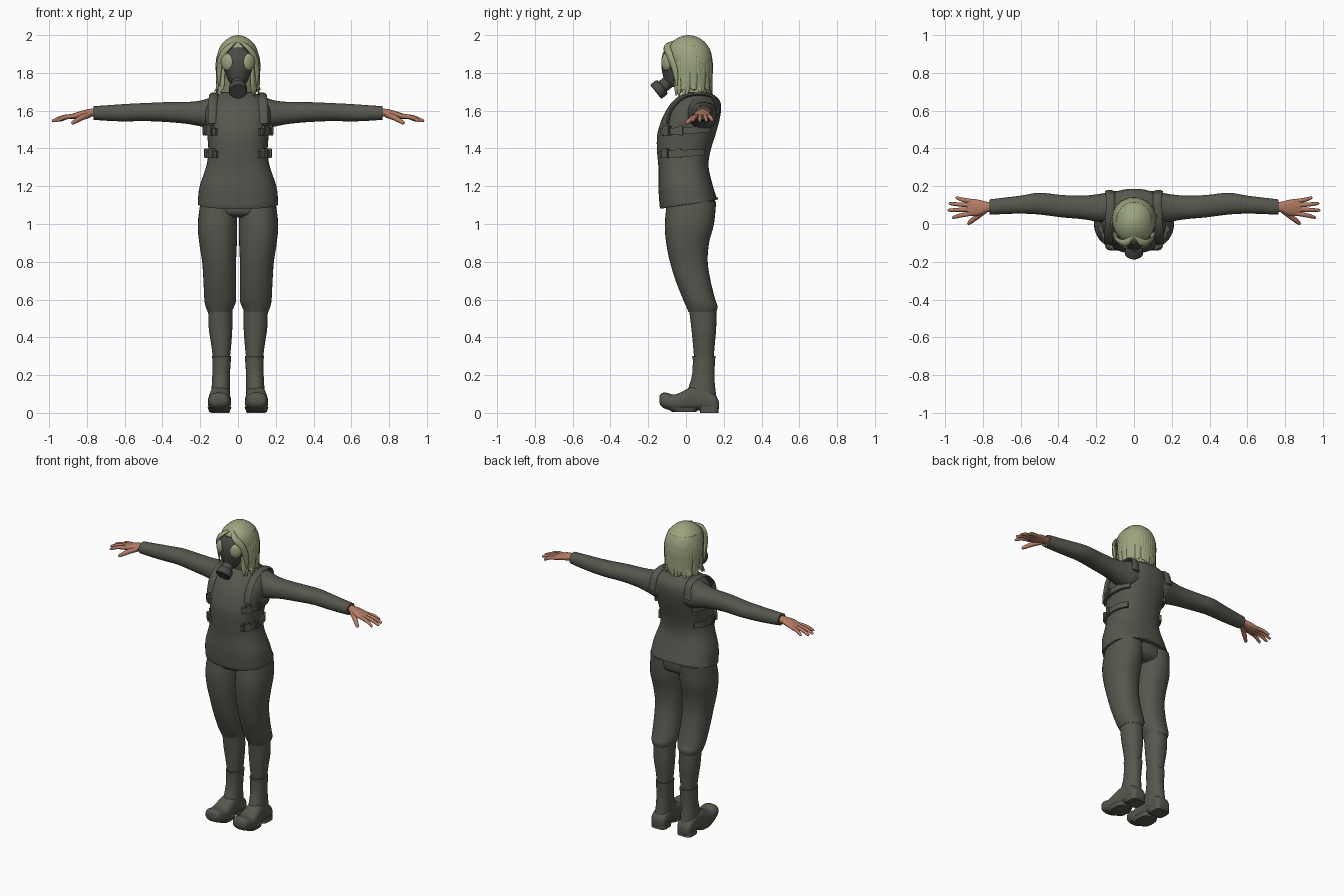
import bpy, bmesh, math, random
from mathutils import Vector, Matrix

random.seed(4)

def material(name, rgb):
    m = bpy.data.materials.new(name)
    m.diffuse_color = (*rgb, 1)
    return m

CLOTH = material("charcoal cloth", (0.095, 0.095, 0.078))
RUBBER = material("dark rubber", (0.07, 0.07, 0.064))
HAIR = material("olive blonde", (0.33, 0.37, 0.21))
SKIN = material("warm skin", (0.46, 0.20, 0.13))

def finish(name, bm, mat, angle=50):
    bmesh.ops.recalc_face_normals(bm, faces=bm.faces)
    me = bpy.data.meshes.new(name)
    bm.to_mesh(me)
    bm.free()
    me.materials.append(mat)
    ob = bpy.data.objects.new(name, me)
    bpy.context.collection.objects.link(ob)
    bpy.ops.object.select_all(action='DESELECT')
    bpy.context.view_layer.objects.active = ob
    ob.select_set(True)
    bpy.ops.object.shade_smooth_by_angle(angle=math.radians(angle))
    return ob

def skin_rings(bm, rings):
    """Bridge rings of points and cap both ends."""
    vs = [[bm.verts.new(p) for p in r] for r in rings]
    n = len(vs[0])
    for a, b in zip(vs, vs[1:]):
        for i in range(n):
            bm.faces.new((a[i], a[(i + 1) % n], b[(i + 1) % n], b[i]))
    bm.faces.new(vs[0])
    bm.faces.new(vs[-1])

def smooth_rows(rows, steps=4):
    """Catmull-Rom interpolation of rows of numbers."""
    out = []
    for i in range(len(rows) - 1):
        p0, p1, p2, p3 = (rows[max(0, min(len(rows) - 1, i + k))] for k in (-1, 0, 1, 2))
        for s in range(steps):
            t = s / steps
            out.append([0.5 * (2 * b + (c - a) * t + (2 * a - 5 * b + 4 * c - d) * t * t
                        + (3 * b - a - 3 * c + d) * t ** 3) for a, b, c, d in zip(p0, p1, p2, p3)])
    return out + [list(rows[-1])]

def loft(name, axis, rows, mat, p=2.2, n=32, side=1):
    """Rows are (position, a0, a1, b0, b1, optional tilt) along an axis."""
    rings = []
    for r in smooth_rows(rows):
        t, a0, a1, b0, b1 = r[:5]
        tilt = r[5] if len(r) > 5 else 0
        ring = []
        for i in range(n):
            c, s = math.cos(2 * math.pi * i / n), math.sin(2 * math.pi * i / n)
            a = (a0 + a1) / 2 + (a1 - a0) / 2 * math.copysign(abs(c) ** (2 / p), c)
            b = (b0 + b1) / 2 + (b1 - b0) / 2 * math.copysign(abs(s) ** (2 / p), s)
            q = t + tilt * s
            x, y, z = {'x': (q, a, b), 'y': (a, q, b), 'z': (a, b, q)}[axis]
            ring.append((side * x, y, z))
        rings.append(ring)
    bm = bmesh.new()
    skin_rings(bm, rings)
    return finish(name, bm, mat)

def tube(bm, pts, radii, ref=(1, 0, 0), flat=1.0, n=12, steps=4):
    """Tapered tube through points; flat squashes it across ref."""
    rows = smooth_rows([(*p, r) for p, r in zip(pts, radii)], steps)
    P = [Vector(r[:3]) for r in rows]
    rings = []
    for i, r in enumerate(rows):
        t = (P[min(i + 1, len(P) - 1)] - P[max(i - 1, 0)]).normalized()
        u = Vector(ref)
        u = (u - t * u.dot(t)).normalized()
        w = t.cross(u)
        rings.append([P[i] + r[3] * (u * math.cos(k * 2 * math.pi / n)
                      + w * flat * math.sin(k * 2 * math.pi / n)) for k in range(n)])
    skin_rings(bm, rings)

# Jacket body with flared tilted hem, and collar
loft("jacket", 'z', [
    (1.105, -.213, .213, -.135, .170, .025), (1.13, -.212, .212, -.142, .165, .02),
    (1.20, -.203, .203, -.146, .143, .01), (1.30, -.170, .170, -.146, .120),
    (1.38, -.157, .157, -.153, .128), (1.47, -.163, .163, -.153, .155),
    (1.55, -.172, .172, -.130, .177), (1.61, -.170, .170, -.100, .186),
    (1.655, -.145, .145, -.065, .178), (1.685, -.105, .105, -.025, .145),
    (1.70, -.070, .070, 0, .115)], CLOTH, p=2.4, n=48)
loft("collar", 'z', [(1.66, -.08, .08, -.02, .13), (1.70, -.068, .068, -.005, .118),
                     (1.72, -.06, .06, 0, .11)], CLOTH)
loft("trouser_seat", 'z', [(1.035, -.10, .10, -.06, .10), (1.06, -.19, .19, -.10, .145),
                           (1.13, -.20, .20, -.10, .155)], CLOTH)

for s, tag in ((1, "left"), (-1, "right")):
    # Sleeve
    loft("sleeve_" + tag, 'x', [
        (.05, .02, .16, 1.52, 1.675), (.12, .005, .168, 1.50, 1.677), (.19, .012, .158, 1.515, 1.655),
        (.27, .025, .150, 1.53, 1.646), (.38, .035, .153, 1.54, 1.645), (.50, .050, .165, 1.545, 1.64),
        (.60, .055, .150, 1.543, 1.635), (.70, .052, .138, 1.547, 1.628),
        (.765, .050, .130, 1.552, 1.624)], CLOTH, side=s)
    # Hand: palm and five fingers
    loft("palm_" + tag, 'x', [
        (.74, .065, .115, 1.567, 1.612), (.78, .062, .118, 1.568, 1.61), (.82, .045, .128, 1.562, 1.602),
        (.86, .042, .133, 1.557, 1.589), (.885, .048, .130, 1.557, 1.58)], SKIN, n=20, side=s)
    bm = bmesh.new()
    for ky, tx, ty, tz in ((.120, .945, .138, 1.547), (.099, .98, .108, 1.545),
                           (.077, .985, .073, 1.544), (.056, .963, .035, 1.545)):
        mid = (s * (.87 + tx) / 2, (ky + ty) / 2, 1.565)
        tube(bm, [(s * .86, ky, 1.572), mid, (s * (tx - .008), ty, tz + .003), (s * tx, ty, tz)],
             (.0125, .011, .008, .003), ref=(0, 1, 0))
    tube(bm, [(s * .79, .075, 1.58), (s * .83, .04, 1.562), (s * .872, .006, 1.537), (s * .88, .0, 1.532)],
         (.019, .015, .01, .003), ref=(0, 0, 1))
    finish("fingers_" + tag, bm, SKIN)

    # Breeches leg, shin and boot
    loft("breeches_leg_" + tag, 'z', [
        (1.12, .006, .198, -.100, .160), (1.0, .004, .213, -.112, .148), (.90, .006, .205, -.105, .122),
        (.80, .010, .190, -.085, .115), (.70, .010, .183, -.055, .130), (.60, .010, .178, -.015, .155),
        (.565, .020, .172, 0, .167), (.535, .034, .160, .013, .162)], CLOTH, side=s)
    loft("shin_" + tag, 'z', [
        (.56, .030, .158, .015, .160), (.45, .030, .155, .028, .160),
        (.37, .035, .143, .036, .153), (.27, .045, .130, .045, .145)], CLOTH, side=s)
    loft("boot_shaft_" + tag, 'z', [
        (.30, .037, .137, .033, .156), (.275, .038, .136, .036, .154), (.20, .043, .136, .032, .150),
        (.13, .043, .140, .012, .155), (.06, .042, .145, -.01, .165)], CLOTH, side=s)
    loft("boot_foot_" + tag, 'y', [
        (-.141, .075, .125, .055, .085), (-.132, .055, .146, .036, .103), (-.105, .042, .156, .02, .107),
        (-.06, .036, .160, .012, .097), (-.01, .038, .157, .012, .118), (.04, .042, .150, .012, .142),
        (.10, .042, .146, .012, .13), (.15, .045, .145, .008, .10), (.17, .058, .132, .012, .07),
        (.174, .075, .115, .025, .055)], CLOTH, p=2.6, side=s)
    loft("boot_heel_" + tag, 'z', [(0, .045, .145, .075, .172), (.035, .044, .146, .068, .17)],
         CLOTH, p=4, side=s)
    loft("boot_sole_" + tag, 'z', [(.004, .045, .152, -.07, .055), (.03, .035, .161, -.115, .065)],
         CLOTH, p=3, side=s)

    # Side straps wrapped on the jacket, each with a buckle
    for z, rx, cy, ry in ((1.495, .168, .005, .158), (1.375, .158, -.012, .142)):
        bm = bmesh.new()
        rings = []
        for k in range(15):
            th = math.radians(-52 + k * 6.8)
            c, sn = math.cos(th), math.sin(th)
            x, y = rx * c ** .83, cy + ry * math.copysign(abs(sn) ** .83, sn)
            zz = z + .06 * y
            rings.append([(s * (x + o * c), y + o * sn, zz + h)
                          for o, h in ((-.01, -.018), (.012, -.018), (.012, .018), (-.01, .018))])
        skin_rings(bm, rings)
        finish("side_strap_" + tag, bm, CLOTH, 30)
        for deg, w in ((-38, .022), (-8, .014)):
            th = math.radians(deg)
            bm = bmesh.new()
            bmesh.ops.create_cube(bm, size=1, matrix=Matrix.Translation(
                (s * (rx * math.cos(th) ** .83 + .008), cy - ry * abs(math.sin(th)) ** .83, z))
                @ Matrix.Rotation(s * th, 4, 'Z') @ Matrix.Diagonal((.026, w * 2, .052, 1)))
            bmesh.ops.bevel(bm, geom=bm.edges[:], offset=.004, segments=2, affect='EDGES')
            finish("strap_buckle_" + tag, bm, CLOTH, 30)

    # Shoulder strap of the vest
    bm = bmesh.new()
    tube(bm, [(s * .135, -.10, 1.53), (s * .135, -.075, 1.61), (s * .13, -.01, 1.672),
              (s * .125, .08, 1.688), (s * .125, .15, 1.665), (s * .13, .172, 1.58)],
         (.024,) * 6, flat=.35)
    finish("shoulder_strap_" + tag, bm, CLOTH)

    # Mask lens
    bm = bmesh.new()
    bmesh.ops.create_uvsphere(bm, u_segments=24, v_segments=14, radius=1,
        matrix=Matrix.Translation((s * .057, -.104, 1.857)) @ Matrix.Rotation(s * .6, 4, 'Z')
        @ Matrix.Diagonal((.037, .021, .046, 1)))
    finish("mask_lens_" + tag, bm, HAIR)

# Gas mask face piece
loft("mask_face", 'z', [
    (1.725, -.025, .025, -.10, 0), (1.75, -.045, .045, -.113, 0), (1.79, -.063, .063, -.123, 0),
    (1.83, -.078, .078, -.130, 0), (1.87, -.084, .084, -.130, 0), (1.905, -.072, .072, -.122, 0),
    (1.935, -.04, .04, -.105, 0)], RUBBER)

# Filter canister pointing forward and down
bm = bmesh.new()
d = Vector((0, -.78, -.62)).normalized()
base = Vector((0, -.16, 1.699))
tube(bm, [base - d * k for k in (.09, .047, .045, .036, .004, 0)],
     (.034, .034, .044, .048, .048, .044), n=28, steps=1)
finish("filter_canister", bm, RUBBER, 35)

# Hair cap
loft("hair_cap", 'z', [
    (1.695, -.098, .098, -.025, .122), (1.76, -.105, .105, -.058, .130), (1.83, -.111, .111, -.082, .138),
    (1.89, -.110, .110, -.100, .137), (1.94, -.094, .094, -.094, .118), (1.975, -.063, .063, -.06, .085),
    (1.993, -.032, .032, -.025, .05), (2.0, -.004, .004, .008, .018)], HAIR, n=40)

# Hair locks hanging around the head, with swept fringe
bm = bmesh.new()
for k in range(30):
    th = math.radians(-42 + 264 * k / 29)
    c, sn = math.cos(th), math.sin(th)
    low = random.uniform(1.665, 1.715)
    flick = random.uniform(.98, 1.14) if abs(c) > .5 else random.uniform(.94, 1.03)
    tw = random.uniform(-.012, .012)
    path = [(.80, 1.945, 0), (.97, 1.87, 0), (.97, 1.78, tw / 2), (.97, 1.725, tw), (flick, low, tw * 1.5)]
    tube(bm, [(.112 * f * c - e * sn, .024 + .112 * f * sn + e * c, z) for f, z, e in path],
         (.006, .018, .019, .016, .002), ref=(-sn, c, 0), flat=.45, n=8)
for s in (1, -1):
    tube(bm, [(s * .005, -.06, 1.968), (s * .045, -.1, 1.94), (s * .086, -.085, 1.89),
              (s * .1, -.058, 1.81), (s * .1, -.05, 1.73)],
         (.008, .02, .02, .018, .004), ref=(s * .6, .8, 0), flat=.6, n=8)
finish("hair_locks", bm, HAIR)
